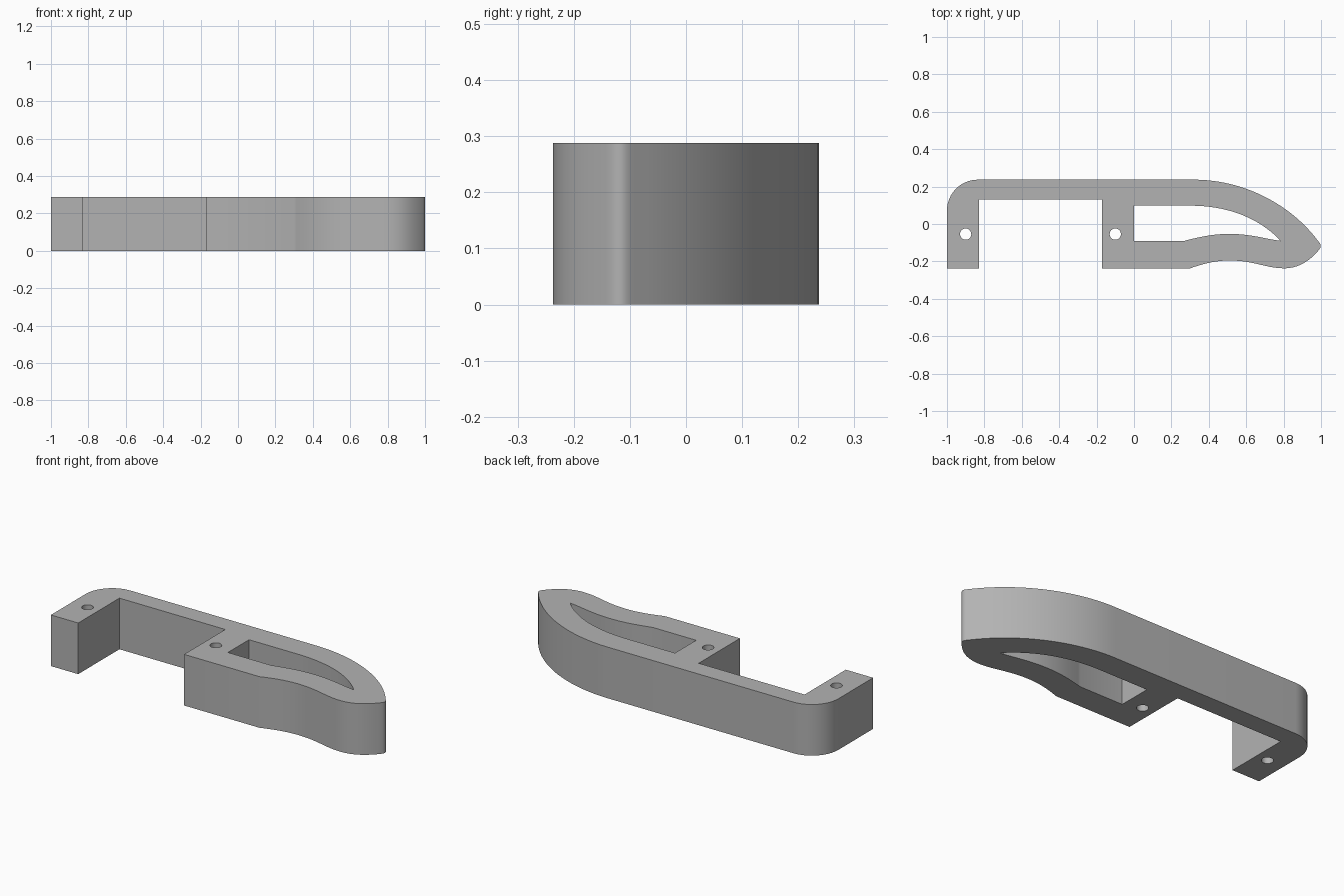
import bpy
import bmesh
import math
from mathutils import Vector
from mathutils.geometry import interpolate_bezier

cube = bpy.data.objects.get("Cube")
if cube:
    bpy.data.objects.remove(cube, do_unlink=True)

HEIGHT = 0.288
HALF = 0.237

# One plain material
grey = bpy.data.materials.new("light_grey")
grey.use_nodes = True
colour = (0.45, 0.45, 0.45, 1)
grey.diffuse_color = colour
grey.node_tree.nodes["Principled BSDF"].inputs["Base Color"].default_value = colour


def curve(*controls, steps=16):
    """Points of a cubic curve: start, two handles, end."""
    return interpolate_bezier(*[Vector((x, y, 0)) for x, y in controls], steps + 1)


def corners(*points):
    return [Vector((x, y, 0)) for x, y in points]


def circle(x, y, radius, sides=32):
    return [Vector((x + radius * math.cos(i * math.tau / sides),
                    y + radius * math.sin(i * math.tau / sides), 0))
            for i in range(sides)]


def add_loop(bm, points):
    clean = [p for i, p in enumerate(points) if (p - points[i - 1]).length > 1e-4]
    verts = [bm.verts.new(p) for p in clean]
    for i, v in enumerate(verts):
        bm.edges.new((verts[i - 1], v))


# Outer outline: rounded heel, straight back, curved nose, wavy lower edge, clip gap
outline = (
    corners((-1, -HALF))
    + curve((-1, 0.072), (-1, 0.163), (-0.926, HALF), (-0.835, HALF))
    + curve((0.32, HALF), (0.58, HALF), (0.835, 0.11), (0.985, -0.092), steps=28)
    + curve((0.985, -0.092), (1.003, -0.112), (1.003, -0.122), (0.985, -0.143), steps=8)
    + curve((0.985, -0.143), (0.935, -0.2), (0.88, -HALF), (0.8, -HALF))
    + curve((0.8, -HALF), (0.7, -0.235), (0.64, -0.195), (0.51, -0.195))
    + curve((0.51, -0.195), (0.44, -0.195), (0.37, -0.212), (0.3, -HALF))
    + corners((-0.17, -HALF), (-0.17, 0.13), (-0.83, 0.13), (-0.83, -HALF))
)

# Leaf-shaped window behind the nose
window = (
    corners((0, -0.09), (0, 0.098))
    + curve((0.3, 0.098), (0.49, 0.098), (0.66, 0.04), (0.785, -0.09), steps=24)
    + curve((0.785, -0.09), (0.71, -0.082), (0.63, -0.053), (0.51, -0.053))
    + curve((0.51, -0.053), (0.43, -0.053), (0.36, -0.066), (0.27, -0.09))
)

# Fill the flat profile with its openings, then raise it to full height
bm = bmesh.new()
for loop in (outline, window, circle(-0.9, -0.054, 0.03), circle(-0.1, -0.054, 0.03)):
    add_loop(bm, loop)
bmesh.ops.triangle_fill(bm, edges=bm.edges[:], use_beauty=True, normal=(0, 0, 1))
raised = bmesh.ops.extrude_face_region(bm, geom=bm.faces[:], use_keep_orig=True)
top = [e for e in raised["geom"] if isinstance(e, bmesh.types.BMVert)]
bmesh.ops.translate(bm, verts=top, vec=(0, 0, HEIGHT))
bmesh.ops.recalc_face_normals(bm, faces=bm.faces[:])

mesh = bpy.data.meshes.new("clip_body")
bm.to_mesh(mesh)
bm.free()
mesh.materials.append(grey)
body = bpy.data.objects.new("clip_body", mesh)
bpy.context.collection.objects.link(body)

bpy.ops.object.select_all(action="DESELECT")
body.select_set(True)
bpy.context.view_layer.objects.active = body
bpy.ops.object.shade_smooth_by_angle(angle=math.radians(25))
